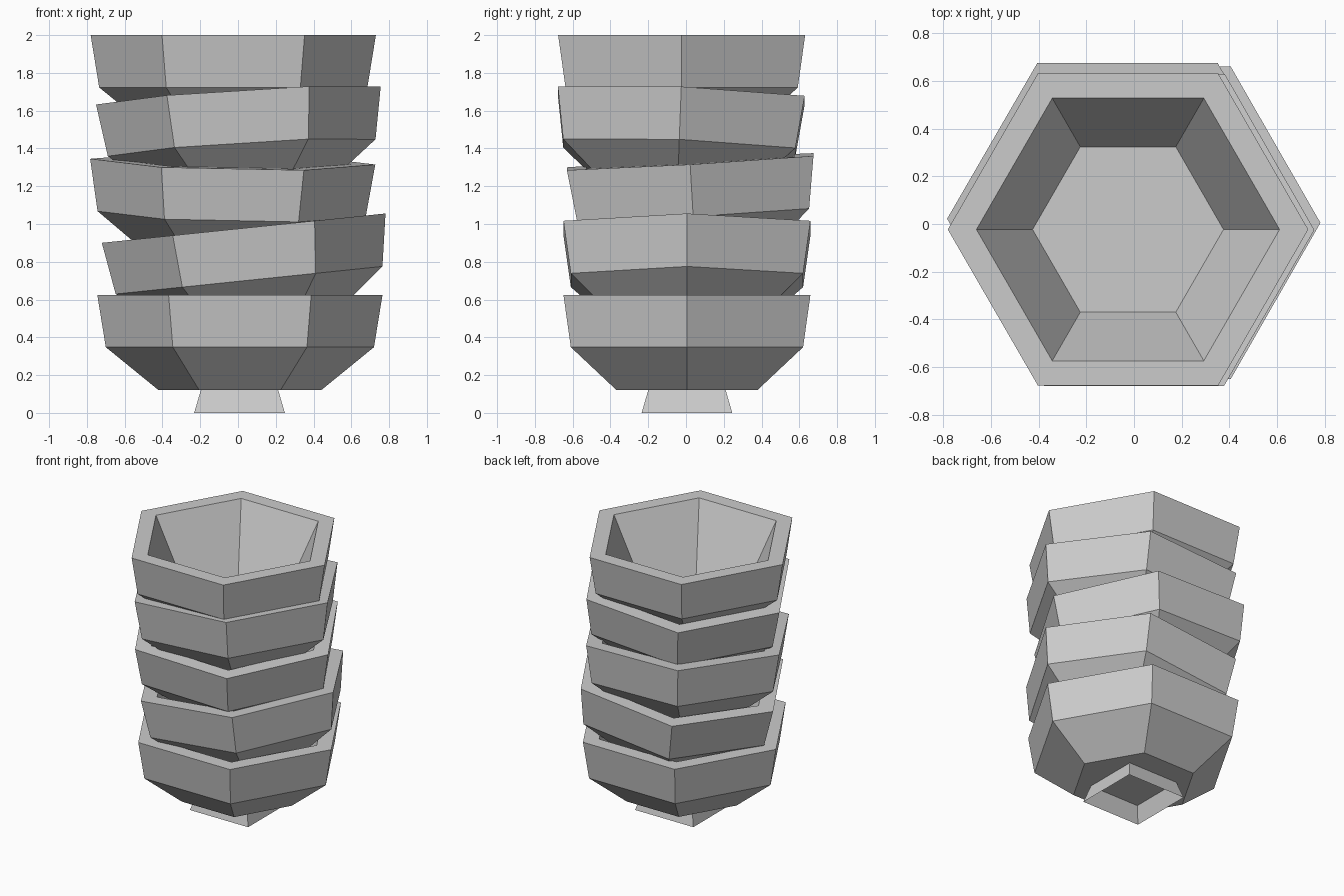
import bpy, bmesh, math

cube = bpy.data.objects.get("Cube")
if cube:
    bpy.data.objects.remove(cube, do_unlink=True)

clay = bpy.data.materials.new("pale_grey")
clay.use_nodes = True
clay.diffuse_color = (0.6, 0.6, 0.6, 1)
clay.node_tree.nodes["Principled BSDF"].inputs["Base Color"].default_value = (0.6, 0.6, 0.6, 1)


def lathe(name, profile, sides, turn=0.0, capped=True):
    """Faceted shell from (radius, height) rings, with both end rings optionally closed."""
    bm = bmesh.new()
    rings = []
    for radius, z in profile:
        angles = [turn + math.tau * i / sides for i in range(sides)]
        rings.append([bm.verts.new((radius * math.cos(a), radius * math.sin(a), z)) for a in angles])
    for low, high in zip(rings, rings[1:]):
        for i in range(sides):
            j = (i + 1) % sides
            bm.faces.new((low[i], low[j], high[j], high[i]))
    if capped:
        bm.faces.new(rings[0][::-1])
        bm.faces.new(rings[-1])
        bmesh.ops.recalc_face_normals(bm, faces=bm.faces)
    mesh = bpy.data.meshes.new(name)
    bm.to_mesh(mesh)
    bm.free()
    mesh.materials.append(clay)
    return mesh


def place(name, mesh, location, tilt=(0, 0)):
    obj = bpy.data.objects.new(name, mesh)
    obj.location = location
    obj.rotation_euler = (math.radians(tilt[0]), math.radians(tilt[1]), 0)
    bpy.context.collection.objects.link(obj)


# Hexagonal bowl: outer wall, flat rim, inner wall and floor (origin at rim centre)
bowl = lathe("bowl", [(0.43, -0.505), (0.71, -0.277), (0.755, 0), (0.635, 0), (0.40, -0.47)], 6)

# Stacked bowls: rim centre, then tilt about x and y
stack = [
    ((0.01, 0.005, 0.625), (0, 0)),
    ((0.03, 0.005, 0.978), (0, -5.9)),
    ((-0.028, 0.022, 1.33), (3.3, 1.15)),
    ((0.002, -0.025, 1.68), (-2.2, -3.6)),
    ((-0.025, -0.023, 2.0), (0, 0)),
]
for number, (location, tilt) in enumerate(stack, 1):
    place(f"bowl_{number}", bowl, location, tilt)

# Open square foot under the lowest bowl
diagonal = math.sqrt(2)
foot = lathe("foot", [(0.24 * diagonal, 0), (0.205 * diagonal, 0.12)], 4, math.pi / 4, capped=False)
place("foot", foot, (0.008, 0.005, 0))
